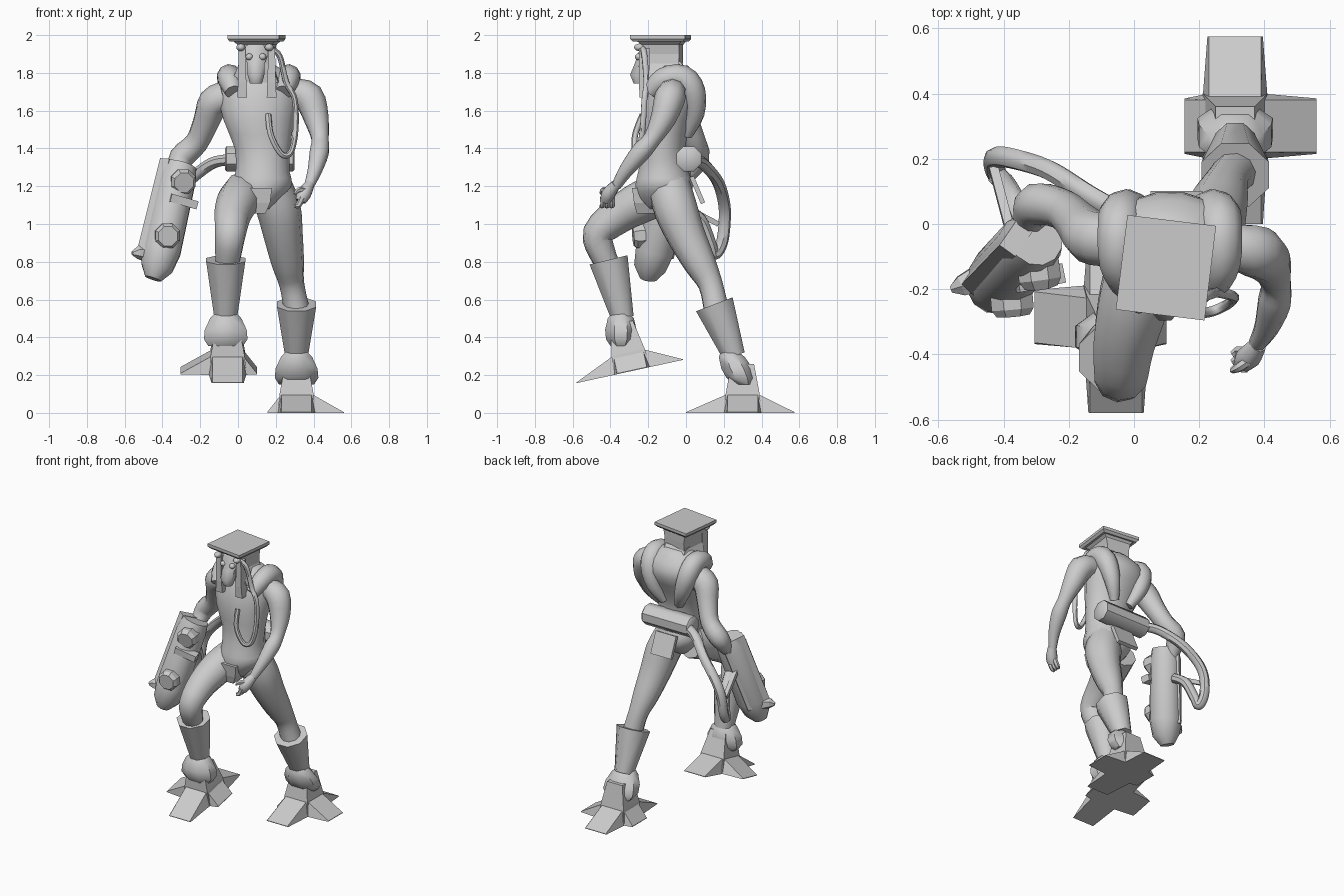
import bpy, bmesh, math
from mathutils import Vector, Matrix

default_cube = bpy.data.objects.get("Cube")
if default_cube:
    bpy.data.objects.remove(default_cube, do_unlink=True)

# One plain grey for the whole figure
grey = bpy.data.materials.new("plain_grey")
grey.use_nodes = True
grey.diffuse_color = (0.6, 0.6, 0.6, 1)
grey.node_tree.nodes["Principled BSDF"].inputs["Base Color"].default_value = grey.diffuse_color

smooth_objects = []


def finish(name, bm, smooth):
    bmesh.ops.recalc_face_normals(bm, faces=bm.faces[:])
    mesh = bpy.data.meshes.new(name)
    bm.to_mesh(mesh)
    bm.free()
    mesh.materials.append(grey)
    obj = bpy.data.objects.new(name, mesh)
    bpy.context.collection.objects.link(obj)
    if smooth:
        smooth_objects.append(obj)
    return obj


def skin(name, rings, smooth=True):
    """Bridge matching rings of points and cap both ends."""
    bm = bmesh.new()
    rows = [[bm.verts.new(p) for p in ring] for ring in rings]
    count = len(rows[0])
    for low, high in zip(rows, rows[1:]):
        for i in range(count):
            j = (i + 1) % count
            bm.faces.new((low[i], low[j], high[j], high[i]))
    bm.faces.new(rows[0])
    bm.faces.new(rows[-1])
    return finish(name, bm, smooth)


def curve_through(points, steps):
    """Catmull-Rom samples through points of any size."""
    pts = [Vector(p) for p in points]
    pts = [pts[0]] + pts + [pts[-1]]
    out = []
    for a, b, c, d in zip(pts, pts[1:], pts[2:], pts[3:]):
        for s in range(steps):
            t = s / steps
            out.append(b + (c - a) * (t / 2) + (a * 2 - b * 5 + c * 4 - d) * (t * t / 2)
                       + (b * 3 - a - c * 3 + d) * (t ** 3 / 2))
    return out + [pts[-1]]


def limb(name, points, sides=10, steps=3, smooth=True):
    """Round tube along a path of (x, y, z, radius)."""
    path = curve_through(points, steps) if steps > 1 else [Vector(p) for p in points]
    spots = [p.to_3d() for p in path]
    u, rings = None, []
    for i, spot in enumerate(spots):
        t = (spots[min(i + 1, len(spots) - 1)] - spots[max(i - 1, 0)]).normalized()
        if u is None:
            u = Vector((0, 1, 0)) if abs(t.x) > abs(t.y) else Vector((1, 0, 0))
        u = (u - t * u.dot(t)).normalized()
        v = t.cross(u)
        angles = [math.tau * (k + 0.5) / sides for k in range(sides)]
        rings.append([spot + (u * math.cos(a) + v * math.sin(a)) * path[i][3] for a in angles])
    return skin(name, rings, smooth)


def hose(name, points, radius):
    return limb(name, [(*p, radius) for p in points], sides=8, steps=5)


def loft(name, levels, sides=4, turn=0, steps=1, smooth=False):
    """Stack level rings of (x, y, z, half width, half depth)."""
    levels = curve_through(levels, steps) if steps > 1 else levels
    grow = math.sqrt(2) if sides == 4 else 1
    spin = Matrix.Rotation(turn, 3, 'Z')
    rings = []
    for x, y, z, hx, hy in levels:
        angles = [math.tau * (k + 0.5) / sides for k in range(sides)]
        rings.append([Vector((x, y, z)) + spin @ Vector((hx * math.cos(a), hy * math.sin(a), 0)) * grow
                      for a in angles])
    return skin(name, rings, smooth)


def beam(name, start, end, normal, half_width, half_thick):
    """Flat bar between two points, facing the normal."""
    a, b = Vector(start), Vector(end)
    t = (b - a).normalized()
    n = Vector(normal)
    n = (n - t * n.dot(t)).normalized()
    w = t.cross(n) * half_width
    n = n * half_thick
    return skin(name, [[p + w + n, p - w + n, p - w - n, p + w - n] for p in (a, b)], False)


def ball(name, centre, scale):
    bm = bmesh.new()
    bmesh.ops.create_uvsphere(bm, u_segments=12, v_segments=8, radius=1,
                              matrix=Matrix.Translation(centre) @ Matrix.Diagonal((*scale, 1)))
    return finish(name, bm, True)


# Torso, pelvis and loincloth
loft("torso", [(.11, -.14, 1.08, .06, .08), (.12, -.12, 1.14, .12, .14), (.13, -.115, 1.21, .16, .155),
               (.13, -.12, 1.28, .145, .135), (.13, -.12, 1.4, .15, .115), (.11, -.1, 1.55, .19, .14),
               (.11, -.06, 1.68, .215, .16), (.11, -.055, 1.77, .19, .13), (.11, -.07, 1.84, .09, .08)],
     sides=16, steps=2, smooth=True)
loft("loincloth", [(.11, -.21, 1.055, .035, .05), (.11, -.2, 1.11, .06, .075), (.11, -.2, 1.19, .07, .085)])
beam("rear_flap", (.13, .03, 1.25), (.13, .09, 1.11), (0, 1, 0), .08, .012)
loft("back_panel", [(.11, 0, 1.56, .04, .04), (.11, .01, 1.73, .085, .05), (.1, -.08, 1.86, .08, .05)])

# Rolled shoulder pads that taper down the back
for side, label in ((1, "left"), (-1, "right")):
    limb(label + "_shoulder_roll",
         [(.11 + side * dx, y, z, r) for dx, y, z, r in
          ((.135, -.19, 1.7, .045), (.155, -.12, 1.765, .062), (.155, -.02, 1.775, .068),
           (.145, .035, 1.7, .068), (.11, .045, 1.58, .052), (.06, .005, 1.47, .03))])

# Head, wide flat cap and face
turn = math.radians(-7)
loft("head", [(.1, -.1, 1.75, .125, .09), (.1, -.115, 1.85, .085, .088), (.1, -.12, 1.9, .083, .095),
              (.1, -.125, 1.95, .092, .1), (.1, -.13, 1.97, .115, .12)], turn=turn)
loft("cap", [(.098, -.134, 1.965, .125, .132), (.098, -.134, 1.98, .137, .146), (.098, -.134, 2, .137, .146)],
     turn=turn)
loft("face", [(.095, -.25, 1.745, .035, .03), (.095, -.25, 1.79, .048, .05), (.095, -.225, 1.85, .05, .05),
              (.095, -.2, 1.91, .075, .055), (.1, -.18, 1.95, .08, .055)], sides=8, smooth=True)
for side, label in ((1, "left"), (-1, "right")):
    ball(label + "_eye", (.095 + side * .035, -.25, 1.885), (.02, .02, .018))
    ball(label + "_brow_knob", (.09 + side * .075, -.245, 1.935), (.024, .03, .02))
    x = .1 + side * .078
    loft(label + "_hanging_strip", [(x, -.22, 1.67, .026, .025), (x, -.22, 1.75, .022, .03),
                                    (x, -.22, 1.93, .018, .03)])

# Breathing hose from the head to the chest
hose("chest_hose", [(.17, -.23, 1.93), (.22, -.22, 1.89), (.255, -.21, 1.75), (.3, -.22, 1.66), (.305, -.23, 1.5),
                    (.28, -.25, 1.38), (.23, -.27, 1.37), (.175, -.27, 1.47), (.16, -.23, 1.58)], .016)

# Left arm and hand
limb("left_arm", [(.3, -.07, 1.7, .07), (.375, -.085, 1.67, .082), (.415, -.12, 1.56, .068),
                  (.435, -.18, 1.45, .047), (.43, -.24, 1.38, .052), (.405, -.32, 1.28, .038),
                  (.375, -.37, 1.2, .026)])
limb("left_palm", [(.38, -.37, 1.21, .027), (.35, -.41, 1.16, .038), (.33, -.425, 1.12, .028)], sides=8)
for i in range(3):
    y = -.44 + i * .025
    limb("left_finger", [(.34, y, 1.14, .017), (.32, y, 1.1, .016), (.3, y - .01, 1.095, .01)], sides=6)
limb("left_thumb", [(.35, -.42, 1.18, .016), (.32, -.44, 1.18, .014), (.3, -.45, 1.16, .008)], sides=6)

# Right arm running into the arm cannon
limb("right_arm", [(-.07, -.05, 1.67, .085), (-.13, -.04, 1.64, .084), (-.17, 0, 1.54, .07),
                   (-.22, .045, 1.43, .062), (-.3, .06, 1.35, .066), (-.32, .01, 1.27, .05),
                   (-.34, -.06, 1.18, .04)])
limb("cannon_body", [(-.3, -.045, 1.31, .085), (-.32, -.065, 1.24, .1), (-.405, -.165, .86, .105),
                     (-.43, -.19, .77, .088), (-.45, -.2, .71, .045)], sides=12, steps=1)
beam("cannon_side_plate", (-.345, -.02, 1.32), (-.465, -.145, .84), (-.65, .45, 0), .08, .03)
limb("cannon_spike", [(-.46, -.16, .84, .05), (-.53, -.19, .85, .035), (-.56, -.2, .845, .012)],
     sides=6, steps=1, smooth=False)
limb("cannon_upper_disc", [(-.3, -.08, 1.225, .07), (-.288, -.17, 1.225, .07), (-.285, -.19, 1.22, .055)],
     sides=8, steps=1, smooth=False)
limb("cannon_lower_disc", [(-.38, -.17, .94, .07), (-.372, -.26, .937, .07), (-.37, -.28, .935, .055)],
     sides=8, steps=1, smooth=False)
beam("cannon_strap", (-.36, -.18, 1.14), (-.22, -.15, 1.1), (0, -1, 0), .022, .03)

# Canister across the lower back, with its feed hose and bracket
limb("back_canister", [(-.07, .015, 1.345, .06), (-.06, .015, 1.345, .072), (.29, .015, 1.345, .072),
                       (.3, .015, 1.345, .06)], sides=8, steps=1)
hose("feed_hose", [(-.05, .04, 1.34), (-.14, .09, 1.32), (-.26, .165, 1.23), (-.37, .2, 1.12), (-.42, .205, 1.02),
                   (-.43, .19, .9), (-.42, .15, .84), (-.4, .13, .9), (-.37, .08, 1.02), (-.34, 0, 1.08)], .032)
beam("hose_bracket", (-.38, -.02, 1.1), (-.43, .17, 1), (-1, 0, 0), .014, .014)


# Boots and hoof-like ankle guards that lean with the shin
def lower_leg(label, boot_top, boot_end, top_y, top_z, lean):
    limb(label + "_boot", [(*boot_top, .112), (*boot_end, .064)], sides=8, steps=1)
    loft(label + "_ankle_guard", [(boot_end[0], top_y + lean * drop, top_z - drop, hx, hy) for drop, hx, hy in
                                  ((0, .05, .04), (.04, .09, .075), (.1, .12, .09), (.15, .125, .085),
                                   (.185, .1, .06))], sides=8, smooth=True)


# Legs
limb("left_thigh", [(.17, -.09, 1.2, .115), (.215, -.055, 1.08, .118), (.24, 0, .94, .104), (.265, .075, .79, .086),
                    (.285, .13, .68, .066), (.31, .16, .55, .068)])
lower_leg("left", (.31, .15, .575), (.31, .255, .3), .225, .335, .45)
limb("right_thigh", [(.03, -.1, 1.17, .11), (0, -.23, 1.12, .112), (-.03, -.36, 1.045, .098), (-.04, -.465, .95, .083),
                     (-.05, -.445, .85, .072), (-.06, -.4, .76, .06)])
lower_leg("right", (-.065, -.41, .81), (-.065, -.335, .5), -.345, .54, 0)


# Four-toed star feet
def foot(label, place, tilt, outward):
    parts = [loft(label + "_foot_block", [(0, 0, 0, .1, .1), (0, 0, .1, .09, .09), (0, 0, .26, .06, .06)])]
    toes = ((outward, 0, .25), (-outward, 0, .155), (0, -1, .3), (0, 1, .275))
    for dx, dy, reach in toes:
        out, across = Vector((dx, dy, 0)), Vector((-dy, dx, 0))
        up = Vector((0, 0, .1))
        root, tip = out * .08, out * reach
        parts.append(skin(label + "_toe",
                          [[root - across * .1, root + across * .1, root + across * .08 + up, root - across * .08 + up],
                           [tip - across * .085, tip + across * .085, tip + across * .08 + up * .04,
                            tip - across * .08 + up * .04]], False))
    for part in parts:
        part.data.transform(Matrix.Translation(place) @ Matrix.Rotation(tilt, 4, 'X'))


foot("left", (.31, .3, 0), 0, 1)
foot("right", (-.055, -.285, .222), math.radians(12.3), -1)

# Smooth shading with crisp edges
bpy.ops.object.select_all(action='DESELECT')
for obj in smooth_objects:
    obj.select_set(True)
bpy.context.view_layer.objects.active = smooth_objects[0]
bpy.ops.object.shade_smooth_by_angle(angle=math.radians(45))
